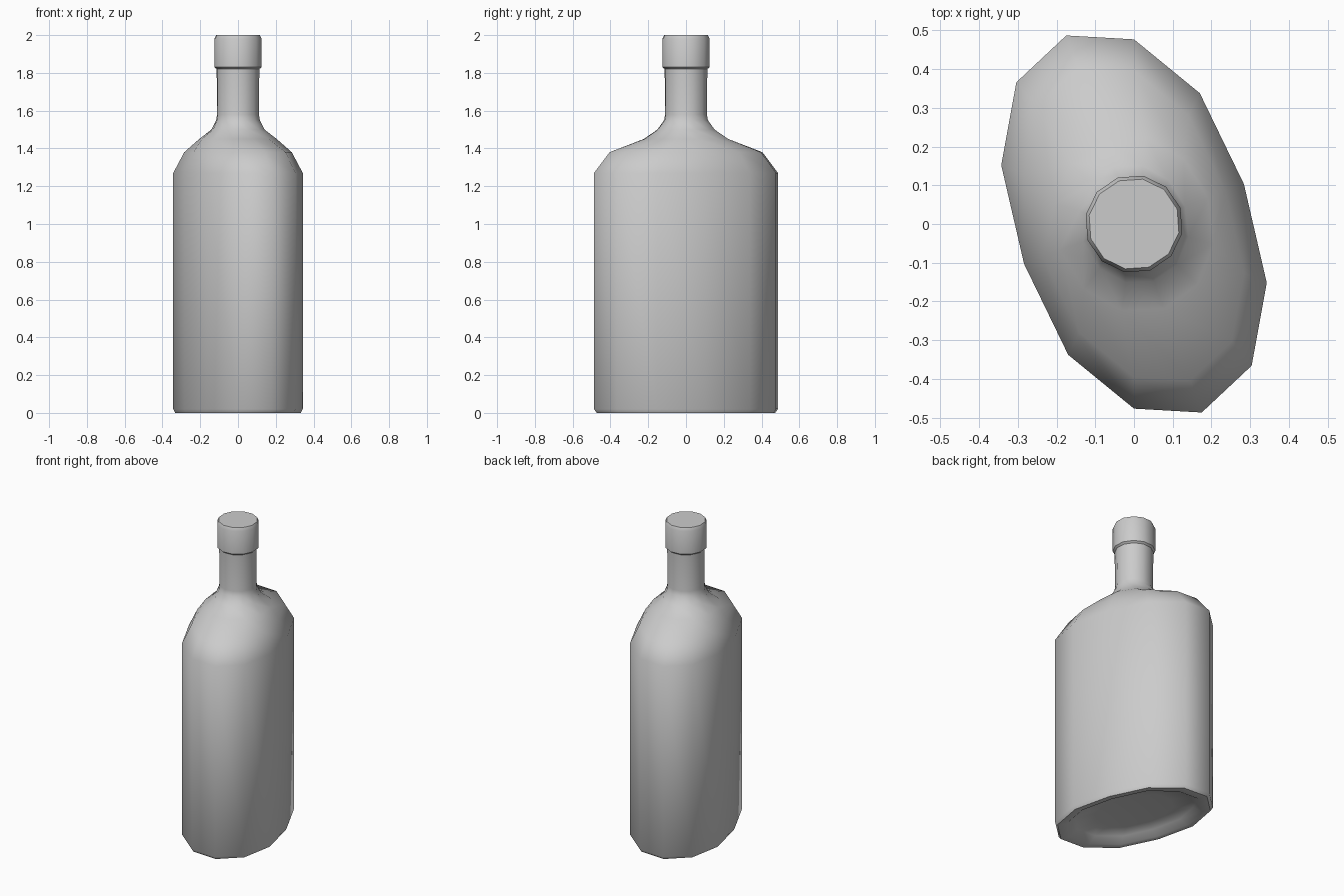
import bpy, bmesh, math
from mathutils import Vector

cube = bpy.data.objects.get("Cube")
if cube:
    bpy.data.objects.remove(cube, do_unlink=True)

grey = bpy.data.materials.new("plain_grey")
grey.use_nodes = True
colour = (0.6, 0.6, 0.6, 1)
grey.diffuse_color = colour
grey.node_tree.nodes["Principled BSDF"].inputs["Base Color"].default_value = colour

# Oval body outline: one half, the other half is turned by 180 degrees
half = [Vector(p) for p in ((-.175, .487), (0, .477), (.17, .338),
                            (.284, .103), (.343, -.152), (.304, -.366))]
oval = half + [-p for p in half]
SIDES = len(oval)
circle = [Vector((math.cos(a), math.sin(a))) for a in
          (math.radians(109 - 360 * k / SIDES) for k in range(SIDES))]

# Rings from the dished base to the mouth: (oval scale, circle radius, height)
rings = [
    (.50, 0, .05), (.75, 0, .035), (.86, 0, 0), (.97, 0, 0),      # base
    (1, 0, .02), (1, 0, 1.27), (.83, 0, 1.38),                    # body
    (.14, .16, 1.45), (.08, .115, 1.50), (0, .118, 1.55),         # shoulder
    (0, .113, 1.58), (0, .115, 1.82),                             # neck
    (0, .127, 1.83), (0, .127, 1.98), (0, .118, 2),               # lip
]

bm = bmesh.new()
loops = [[bm.verts.new((*(o * s + c * r), z)) for o, c in zip(oval, circle)]
         for s, r, z in rings]
for low, high in zip(loops, loops[1:]):
    for k in range(SIDES):
        n = (k + 1) % SIDES
        bm.faces.new((low[k], low[n], high[n], high[k]))
bm.faces.new(loops[0])
bm.faces.new(loops[-1])
bmesh.ops.recalc_face_normals(bm, faces=bm.faces)

mesh = bpy.data.meshes.new("bottle")
bm.to_mesh(mesh)
bm.free()
mesh.materials.append(grey)
bottle = bpy.data.objects.new("bottle", mesh)
bpy.context.collection.objects.link(bottle)
bpy.context.view_layer.objects.active = bottle
bottle.select_set(True)
bpy.ops.object.shade_smooth_by_angle(angle=math.radians(48))
